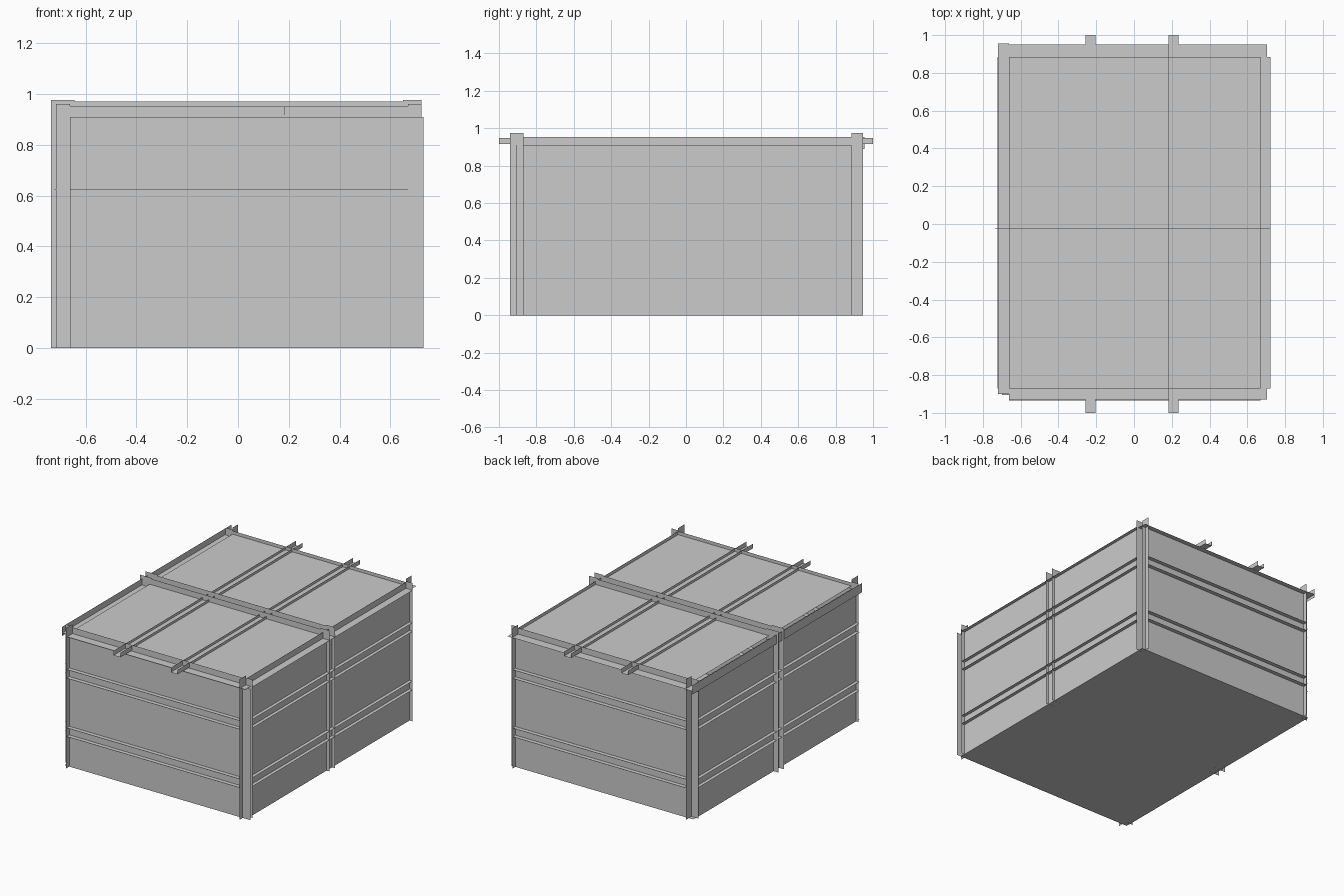
import bpy
from mathutils import Vector

cube = bpy.data.objects.get("Cube")
if cube:
    bpy.data.objects.remove(cube)

grey = bpy.data.materials.new("plain_grey")
grey.use_nodes = True
COLOUR = (0.6, 0.6, 0.6, 1)
grey.diffuse_color = COLOUR
grey.node_tree.nodes["Principled BSDF"].inputs["Base Color"].default_value = COLOUR

THIN = 0.0004


def sheet(name, x, y, z):
    """Sheet over (low, high) spans; the single number gives its plane."""
    spans = [s if isinstance(s, tuple) else (s - THIN / 2, s + THIN / 2) for s in (x, y, z)]
    bpy.ops.mesh.primitive_cube_add(size=1)
    ob = bpy.context.object
    ob.name = ob.data.name = name
    centre = Vector([(a + b) / 2 for a, b in spans])
    size = Vector([b - a for a, b in spans])
    for v in ob.data.vertices:
        v.co = v.co * size + centre
    ob.location = (0, 0, 0)
    ob.data.materials.append(grey)


# Inner frame lines, wall planes and outer reach of the flanges
LEFT, RIGHT = 0.67, -0.662
FRONT, BACK = -0.87, 0.885
WALL_X, WALL_FRONT, WALL_BACK = 0.698, -0.905, 0.915
OUT_X, OUT_FRONT, OUT_BACK = 0.722, -0.935, 0.945
TOP, LID, RIM = 0.91, 0.93, 0.953

# Wall, floor and lid panels
sheet("front_panel", (RIGHT, 0.73), WALL_FRONT, (0, TOP))
sheet("back_panel", (RIGHT, 0.70), WALL_BACK, (0, TOP))
sheet("left_panel", WALL_X, (FRONT, BACK), (0, TOP))
sheet("right_panel", -WALL_X, (FRONT, BACK), (0, TOP))
sheet("floor_panel", (-WALL_X, WALL_X), (WALL_FRONT, WALL_BACK), 0.001)
sheet("lid_panel", (RIGHT, LEFT), (FRONT, BACK), LID)

# Corner posts: two crossing flanges at each corner
for side, x, wing in (("left", LEFT, (LEFT, OUT_X)), ("right", RIGHT, (-0.716, RIGHT))):
    sheet(f"front_{side}_post_flange", x, (-0.94, FRONT), (0, 0.975))
    sheet(f"back_{side}_post_flange", x, (BACK, OUT_BACK), (0, 0.975))
    sheet(f"front_{side}_post_wing", wing, FRONT, (0, 0.96))
    sheet(f"back_{side}_post_wing", wing, BACK, (0, 0.96))

# Pairs of horizontal rails around the four walls
for level in (0.22, 0.28, 0.625, 0.685):
    sheet("front_rail", (RIGHT, LEFT), (OUT_FRONT, FRONT), level)
    sheet("back_rail", (RIGHT, LEFT), (BACK, OUT_BACK), level)
    sheet("left_rail", (LEFT, OUT_X), (FRONT, BACK), level)
    sheet("right_rail", (-OUT_X, RIGHT), (FRONT, BACK), level)

# Middle band: paired fins up both sides and across the lid
for y in (-0.025, 0.035):
    sheet("left_middle_post", (0.65, OUT_X), y, (0, 0.977))
    sheet("right_middle_post", (-0.736, -0.644), y, (0, 0.977))
    sheet("lid_middle_fin", (RIGHT, LEFT), y, (TOP, 0.97))

# Rim around the lid: outward ledge and upright lip on each edge
for name, lip, ledge in (("front", FRONT, (-0.93, FRONT)), ("back", BACK, (BACK, 0.95))):
    sheet(f"{name}_rim_lip", (RIGHT, 0.70), lip, (TOP, RIM))
    sheet(f"{name}_rim_ledge", (RIGHT, 0.705), ledge, TOP)
sheet("left_rim_lip", LEFT, (FRONT, BACK), (TOP, RIM))
sheet("left_rim_ledge", (LEFT, OUT_X), (FRONT, BACK), TOP)
sheet("right_rim_lip", -0.72, (-0.90, 0.955), (0.89, RIM))
sheet("right_rim_ledge", (-0.72, RIGHT), (-0.90, 0.955), TOP)

# Two lengthwise lid channels overhanging both ends
for x in (-0.23, 0.21):
    for edge in (-0.026, 0.026):
        sheet("lid_channel_fin", x + edge, (-1, 1), (0.917, 0.948))
    sheet("lid_channel_web", (x - 0.026, x + 0.026), (-1, 1), 0.917)
